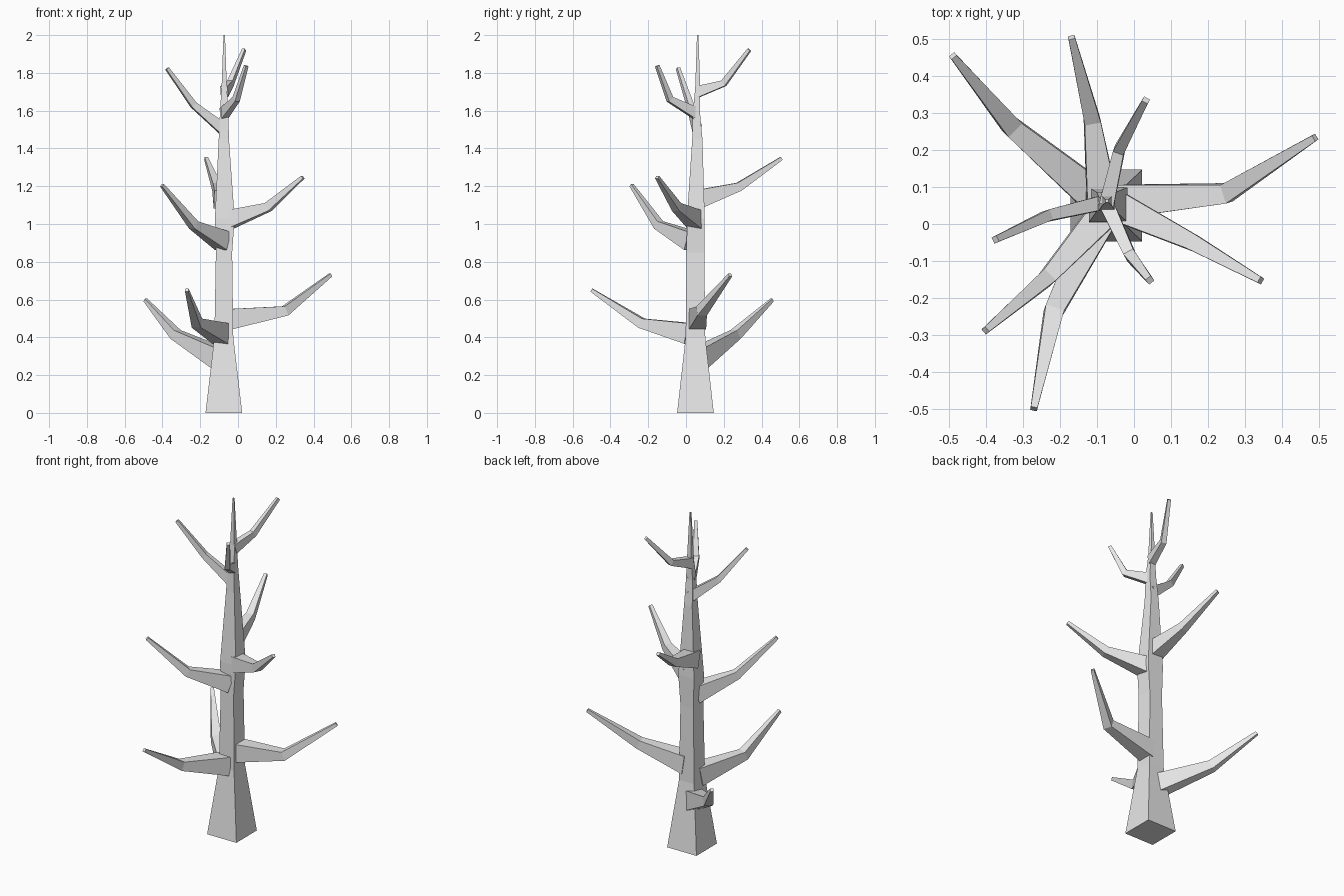
import bpy, bmesh
from mathutils import Vector

cube = bpy.data.objects.get("Cube")
if cube:
    bpy.data.objects.remove(cube, do_unlink=True)

bark = bpy.data.materials.new("grey_bark")
bark.use_nodes = True
bark.diffuse_color = (0.8, 0.8, 0.8, 1)
bark.node_tree.nodes["Principled BSDF"].inputs["Base Color"].default_value = (0.8, 0.8, 0.8, 1)


def square_ring(bm, center, side, up):
    return [bm.verts.new(center + side * a + up * b)
            for a, b in ((-1, -1), (1, -1), (1, 1), (-1, 1))]


def finish(name, bm, rings):
    """Skin square rings into a closed, flat-shaded limb."""
    for low, high in zip(rings, rings[1:]):
        for i in range(4):
            j = (i + 1) % 4
            bm.faces.new((low[i], low[j], high[j], high[i]))
    bm.faces.new(rings[0][::-1])
    bm.faces.new(rings[-1])
    bmesh.ops.recalc_face_normals(bm, faces=bm.faces)
    mesh = bpy.data.meshes.new(name)
    bm.to_mesh(mesh)
    bm.free()
    mesh.materials.append(bark)
    bpy.context.collection.objects.link(bpy.data.objects.new(name, mesh))


def trunk(sections):
    bm = bmesh.new()
    rings = [square_ring(bm, Vector((x, y, z)), Vector((hx, 0, 0)), Vector((0, hy, 0)))
             for x, y, z, hx, hy in sections]
    finish("trunk", bm, rings)


def branch(name, base, elbow, tip, sizes):
    """Bent limb: root, elbow and tip, with (half width, half height) at each."""
    pts = [Vector(p) for p in (base, elbow, tip)]
    first = (pts[1] - pts[0]).normalized()
    last = (pts[2] - pts[1]).normalized()
    bm = bmesh.new()
    rings = []
    for p, d, (w, h) in zip(pts, (first, (first + last).normalized(), last), sizes):
        side = d.cross(Vector((0, 0, 1))).normalized()
        rings.append(square_ring(bm, p, side * w, side.cross(d) * h))
    finish(name, bm, rings)


# Trunk: flared foot, slim column, pointed top
trunk([(-.075, .05, 0, .097, .097), (-.075, .05, .4, .05, .052),
       (-.074, .05, .85, .043, .047), (-.07, .052, 1.03, .052, .047),
       (-.075, .06, 1.45, .027, .027), (-.073, .055, 1.6, .022, .018),
       (-.073, .062, 1.72, .014, .013), (-.073, .062, 2.0, .004, .004)])

# Three tiers of branches, each thinner than the one below
lower = ((.046, .055), (.026, .026), (.009, .009))
middle = ((.042, .05), (.022, .023), (.009, .009))
upper = ((.02, .03), (.015, .017), (.009, .009))

branch("lower_left_branch", (-.05, .06, .495), (.25, .083, .54), (.49, .234, .73), lower)
branch("lower_back_branch", (-.1, .07, .29), (-.33, .262, .415), (-.49, .455, .597), lower)
branch("lower_front_branch", (-.09, .02, .42), (-.217, -.235, .475), (-.271, -.5, .65), lower)
branch("middle_right_branch", (-.08, .03, .91), (-.235, -.145, .995), (-.402, -.288, 1.205), middle)
branch("middle_left_branch", (-.06, .055, 1.02), (.16, -.05, 1.09), (.343, -.153, 1.248), middle)
branch("middle_back_branch", (-.085, .06, 1.13), (-.113, .28, 1.197), (-.169, .505, 1.347), middle)
branch("upper_right_branch", (-.075, .06, 1.5), (-.235, .022, 1.63), (-.375, -.042, 1.823), upper)
branch("upper_back_branch", (-.073, .06, 1.7), (-.04, .2, 1.745), (.032, .335, 1.922), upper)
branch("upper_front_branch", (-.075, .055, 1.585), (-.01, -.085, 1.66), (.043, -.152, 1.837), upper)
